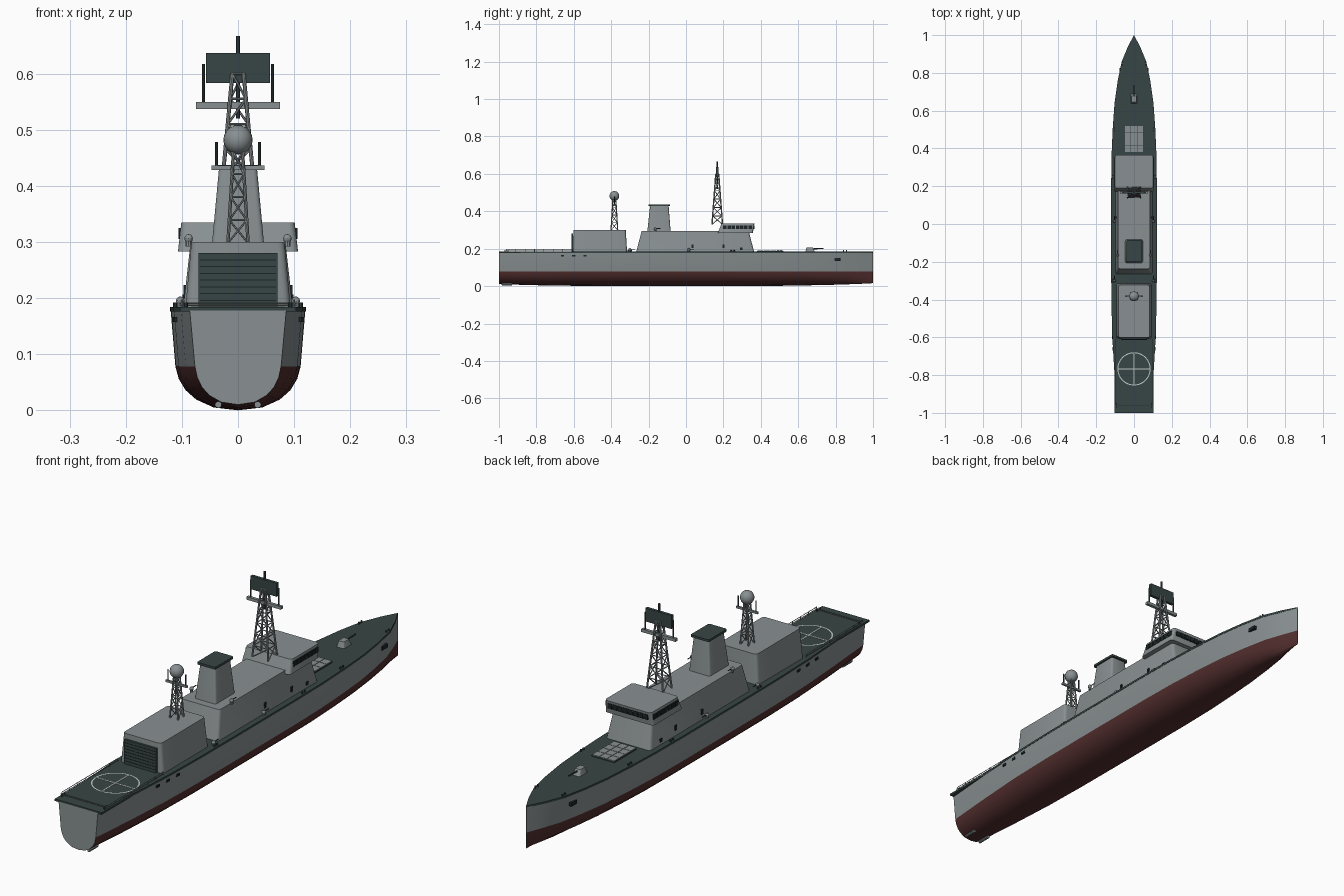
import bpy, bmesh, math
from mathutils import Vector, Matrix

if "Cube" in bpy.data.objects:
    bpy.data.objects.remove(bpy.data.objects["Cube"])


def material(name, rgb):
    m = bpy.data.materials.new(name)
    m.diffuse_color = (*rgb, 1)
    m.use_nodes = True
    m.node_tree.nodes["Principled BSDF"].inputs["Base Color"].default_value = m.diffuse_color
    return m


GREY = material("ship grey", (0.25, 0.28, 0.285))
DECK = material("dark deck green", (0.038, 0.060, 0.058))
RED = material("hull red", (0.085, 0.027, 0.027))
DARK = material("dark glass", (0.012, 0.018, 0.020))
WHITE = material("deck marking", (0.55, 0.60, 0.58))


def finish(name, bm, *mats, smooth=False):
    bmesh.ops.recalc_face_normals(bm, faces=bm.faces)
    me = bpy.data.meshes.new(name)
    bm.to_mesh(me)
    bm.free()
    for m in mats:
        me.materials.append(m)
    ob = bpy.data.objects.new(name, me)
    bpy.context.collection.objects.link(ob)
    if smooth:
        bpy.ops.object.select_all(action='DESELECT')
        ob.select_set(True)
        bpy.context.view_layer.objects.active = ob
        bpy.ops.object.shade_smooth_by_angle(angle=math.radians(30))
    return ob


def box(bm, x, y, z, sx, sy, sz):
    bmesh.ops.create_cube(bm, size=1, matrix=Matrix.LocRotScale((x, y, z), None, (sx, sy, sz)))


def rod(bm, a, b, r, n=8):
    a, b = Vector(a), Vector(b)
    d = b - a
    mat = Matrix.Translation((a + b) / 2) @ d.to_track_quat('Z', 'Y').to_matrix().to_4x4()
    bmesh.ops.create_cone(bm, cap_ends=True, segments=n, radius1=r, radius2=r, depth=d.length, matrix=mat)


def block(name, bottom, top, z0, z1, mat, bevel=0.012):
    """Tapered block; bottom/top = (y back, y front, half width), rounded upright edges."""
    bm = bmesh.new()
    loops = [[bm.verts.new(p) for p in ((-w, a, z), (w, a, z), (w, b, z), (-w, b, z))]
             for (a, b, w), z in ((bottom, z0), (top, z1))]
    bm.faces.new(loops[0])
    bm.faces.new(loops[1])
    for i in range(4):
        j = (i + 1) % 4
        bm.faces.new((loops[0][i], loops[0][j], loops[1][j], loops[1][i]))
    if bevel:
        up = [e for e in bm.edges if abs(e.verts[0].co.z - e.verts[1].co.z) > 1e-4]
        bmesh.ops.bevel(bm, geom=up, offset=bevel, segments=3, profile=0.5, affect='EDGES')
    return finish(name, bm, mat, smooth=True)


# hull: stations (y, deck half width, lower width factor, depth factor)
stations = [(-1, .086, .96, .87), (-.8, .102, .98, .94), (-.6, .114, 1, .98), (-.4, .119, 1, 1),
            (-.2, .12, 1, 1), (0, .12, 1, 1), (.2, .12, 1, 1), (.36, .118, .99, 1), (.5, .112, .97, .98),
            (.64, .102, .94, .95), (.76, .085, .90, .92), (.86, .064, .86, .88), (.94, .031, .82, .84),
            (1, .0006, .8, .8)]
section = [(1, .178), (.93, .078), (.88, .056), (.78, .036), (.62, .019), (.36, .005), (0, 0)]
bm = bmesh.new()
rows = []
for y, w, f, d in stations:
    half = [(w * u * (1 if z > .1 else f), z if z > .07 else .078 - (.078 - z) * d) for u, z in section]
    pts = half + [(-x, z) for x, z in half[-2::-1]]
    rows.append([bm.verts.new((x, y, z)) for x, z in pts])
for a, b in zip(rows, rows[1:]):
    for i in range(len(a) - 1):
        f = bm.faces.new((a[i], a[i + 1], b[i + 1], b[i]))
        f.material_index = int(f.calc_center_median().z < .078)
    bm.faces.new((a[0], b[0], b[-1], a[-1]))
bm.faces.new(rows[0])
bm.faces.new(rows[-1])
finish("hull", bm, GREY, RED, smooth=True)

# deck plate, slightly wider than the hull at the stern
bm = bmesh.new()
edge = [(max(w, .102) + .001 if y < -.7 else w + .001, y) for y, w, _, _ in stations[:-1]]
outline = edge + [(0, 1)] + [(-x, y) for x, y in edge[::-1]]
f = bm.faces.new([bm.verts.new((x, y, .176)) for x, y in outline])
ext = bmesh.ops.extrude_face_region(bm, geom=[f])
bmesh.ops.translate(bm, vec=(0, 0, .008), verts=[v for v in ext["geom"] if isinstance(v, bmesh.types.BMVert)])
finish("deck", bm, DECK)

# superstructure
block("hangar", (-.605, -.315, .094), (-.602, -.322, .083), .18, .30, GREY)
block("main_block", (-.267, .365, .098), (-.237, .335, .085), .18, .295, GREY)
block("bridge", (.17, .357, .107), (.19, .366, .101), .283, .335, GREY)
block("funnel", (-.207, -.082, .047), (-.192, -.093, .034), .29, .43, GREY, .008)
block("funnel_cap", (-.200, -.085, .040), (-.200, -.085, .040), .428, .437, DECK, .006)

# bridge windows
bm = bmesh.new()
for i in range(8):
    box(bm, (i - 3.5) * .0225, .3625, .315, .019, .007, .02)
for s in (-1, 1):
    for i in range(7):
        box(bm, s * .1025, .208 + i * .0225, .315, .007, .019, .02)
finish("bridge_windows", bm, DARK)

# hangar door with slats
bm = bmesh.new()
box(bm, 0, -.608, .232, .14, .009, .096)
finish("hangar_door", bm, DECK)
bm = bmesh.new()
for i in range(7):
    box(bm, 0, -.6125, .196 + i * .012, .136, .002, .0018)
finish("door_slats", bm, DARK)

# flight deck marking: ring and cross
bm = bmesh.new()
N, zc, yc = 48, .1848, -.767
ring = [[bm.verts.new((r * math.cos(t * math.tau / N), yc + r * math.sin(t * math.tau / N), zc))
         for t in range(N)] for r in (.083, .088)]
for i in range(N):
    j = (i + 1) % N
    bm.faces.new((ring[0][i], ring[1][i], ring[1][j], ring[0][j]))
box(bm, 0, yc, zc, .168, .005, .001)
box(bm, 0, yc, zc, .005, .168, .001)
finish("landing_marking", bm, WHITE)

# flight deck rails
bm = bmesh.new()
for s in (-1, 1):
    for z in (.189, .196):
        rod(bm, (s * .1, -.96, z), (s * .1, -.61, z), .0013, 6)
    for i in range(8):
        rod(bm, (s * .1, -.96 + i * .05, .18), (s * .1, -.96 + i * .05, .197), .0014, 6)
for z in (.187, .191):
    rod(bm, (-.104, -.96, z), (.104, -.96, z), .0013, 6)
finish("flight_deck_rails", bm, GREY)


# lattice masts
def lattice(name, y, base, top, z0, z1, levels, r):
    bm = bmesh.new()

    def corner(k, t):
        sx, sy = ((-1, -1), (1, -1), (1, 1), (-1, 1))[k % 4]
        hx, hy = (base[i] + (top[i] - base[i]) * t for i in (0, 1))
        return (sx * hx, y + sy * hy, z0 + (z1 - z0) * t)
    for k in range(4):
        rod(bm, corner(k, 0), corner(k, 1), r)
        for i in range(levels):
            t, u = i / levels, (i + 1) / levels
            rod(bm, corner(k, u), corner(k + 1, u), r * .6, 6)
            rod(bm, corner(k + i % 2, t), corner(k + 1 - i % 2, u), r * .6, 6)
    finish(name, bm, GREY, smooth=True)


lattice("main_mast", .167, (.035, .028), (.010, .008), .33, .60, 6, .0036)
lattice("aft_mast", -.383, (.018, .018), (.008, .008), .298, .462, 4, .003)

for name, y, z, half, tip, t in (("main", .167, .543, .075, .617, .012), ("aft", -.383, .432, .047, .478, .008)):
    bm = bmesh.new()
    box(bm, 0, y, z, half * 2, t, t)
    finish(name + "_crossarm", bm, GREY)
    bm = bmesh.new()
    for s in (-1, 1):
        rod(bm, (s * half * .82, y, z), (s * half * .82, y, tip), .0025)
    finish(name + "_whip_aerials", bm, DECK, smooth=True)

bm = bmesh.new()
box(bm, 0, .167, .61, .114, .012, .053)
rod(bm, (0, .167, .52), (0, .167, .667), .004)
finish("radar_panel_and_pole", bm, DECK)
bm = bmesh.new()
bmesh.ops.create_uvsphere(bm, u_segments=20, v_segments=12, radius=.026, matrix=Matrix.Translation((0, -.383, .482)))
finish("radar_dome", bm, GREY, smooth=True)

# deck gun
block("gun_turret", (.638, .690, .017), (.645, .678, .012), .183, .207, GREY, .004)
bm = bmesh.new()
rod(bm, (0, .67, .199), (0, .735, .201), .003)
finish("gun_barrel", bm, DECK, smooth=True)

# missile hatches
bm = bmesh.new()
box(bm, 0, .45, .1855, .1, .14, .005)
finish("hatch_base", bm, DECK)
bm = bmesh.new()
for i in range(3):
    for j in range(4):
        box(bm, (i - 1) * .033, .45 + (j - 1.5) * .035, .188, .031, .033, .006)
finish("missile_hatches", bm, GREY)

# mirrored side fittings
ports, mounts, guns, bollards, shafts = (bmesh.new() for _ in range(5))
for s in (-1, 1):
    for y, x in ((-.66, .110), (-.60, .1125), (-.54, .1145)):
        box(ports, s * x, y, .162, .006, .018, .009)
    box(ports, s * .072, .81, .142, .012, .034, .014)
    for y, z, h in ((.035, .213, .02), (.2, .213, .02), (.295, .2, .013)):
        box(ports, s * (.098 - (z - .18) * .113), y, z, .006, .012, h)
    for x, y, z in ((.088, -.165, .297), (.103, -.3, .186), (.103, .015, .186)):
        rod(mounts, (s * x, y, z - .005), (s * x, y, z + .006), .006, 10)
        bmesh.ops.create_uvsphere(mounts, u_segments=10, v_segments=6, radius=.008,
                                  matrix=Matrix.Translation((s * x, y, z + .009)))
        rod(guns, (s * x, y, z + .01), (s * x, y + .028, z + .011), .002, 6)
    for y, x in ((-.96, .093), (-.3, .112), (.25, .112), (.5, .104), (.85, .06)):
        for d in (-.008, .008):
            rod(bollards, (s * x, y + d, .18), (s * x, y + d, .192), .0035)
    rod(shafts, (s * .035, -.985, .010), (s * .035, -.93, .010), .006, 10)
finish("ports_and_doors", ports, DARK)
finish("side_mounts", mounts, GREY, smooth=True)
finish("side_mount_barrels", guns, DECK)
finish("bollards", bollards, DECK, smooth=True)
finish("propeller_shafts", shafts, GREY, smooth=True)
